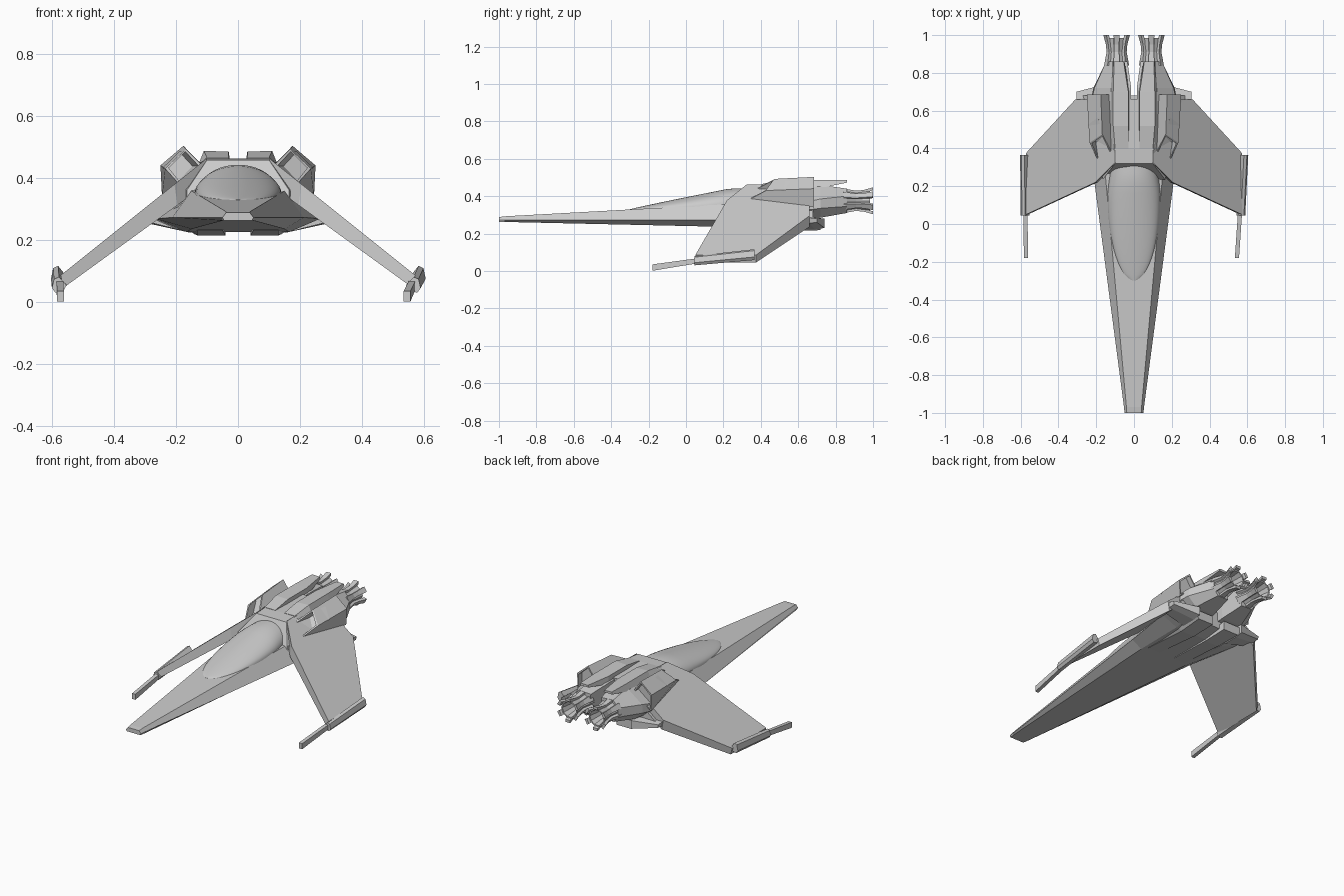
import bpy, bmesh, math
from mathutils import Vector


def loft(name, sections, mirror=False, inset_ends=None):
    """Skin a list of closed 3D sections and cap both ends."""
    bm = bmesh.new()
    rings = [[bm.verts.new(p) for p in s] for s in sections]
    n = len(rings[0])
    for a, b in zip(rings, rings[1:]):
        for i in range(n):
            j = (i + 1) % n
            bm.faces.new((a[i], a[j], b[j], b[i]))
    caps = [bm.faces.new(rings[0]), bm.faces.new(rings[-1])]
    bmesh.ops.recalc_face_normals(bm, faces=bm.faces)
    if inset_ends:
        thick, depths = inset_ends
        for cap, d in zip(caps, depths):
            bmesh.ops.inset_individual(bm, faces=[cap], thickness=thick)
            # second, near-zero inset gives the recess its own walls
            bmesh.ops.inset_individual(bm, faces=[cap], thickness=0.0005)
            bmesh.ops.translate(bm, verts=cap.verts, vec=d)
    me = bpy.data.meshes.new(name)
    bm.to_mesh(me)
    bm.free()
    ob = bpy.data.objects.new(name, me)
    bpy.context.collection.objects.link(ob)
    if mirror:
        ob.modifiers.new("Mirror", 'MIRROR').use_mirror_merge = False
    return ob


def sym(y, half):
    """Symmetric section from right-half (x, z) points, listed top to bottom."""
    return [(x, y, z) for x, z in half] + [(-x, y, z) for x, z in reversed(half)]


def ring(cx, y, cz, r, n=10):
    return [(cx + r * math.cos(2 * math.pi * i / n), y, cz + r * math.sin(2 * math.pi * i / n))
            for i in range(n)]


def at_y(y, pts):
    return [(x, y, z) for x, z in pts]


# Long tapering nose and lower hull
loft("nose_hull", [
    sym(-1.0, [(0.038, 0.288), (0.05, 0.272), (0.046, 0.263)]),
    sym(-0.97, [(0.04, 0.292), (0.053, 0.272), (0.05, 0.262)]),
    sym(0.24, [(0.15, 0.358), (0.212, 0.272), (0.15, 0.235)]),
    sym(0.56, [(0.15, 0.38), (0.265, 0.268), (0.165, 0.225)]),
    sym(0.68, [(0.15, 0.38), (0.29, 0.268), (0.17, 0.24)]),
])

# Chine tips showing behind the wings
loft("chine_tip", [
    at_y(0.60, [(0.15, 0.275), (0.29, 0.275), (0.28, 0.255), (0.15, 0.222)]),
    [(0.15, 0.69, 0.285), (0.305, 0.66, 0.285), (0.30, 0.66, 0.255), (0.15, 0.69, 0.222)],
    [(0.15, 0.74, 0.28), (0.305, 0.70, 0.28), (0.30, 0.70, 0.26), (0.15, 0.74, 0.23)],
], mirror=True)

# Belly pods
loft("belly_pod", [
    at_y(0.28, [(0.05, 0.24), (0.13, 0.24), (0.13, 0.232), (0.05, 0.232)]),
    at_y(0.56, [(0.04, 0.24), (0.17, 0.24), (0.13, 0.214), (0.04, 0.214)]),
    at_y(0.72, [(0.04, 0.27), (0.18, 0.27), (0.14, 0.218), (0.04, 0.218)]),
], mirror=True)

# Smooth canopy
canopy = []
for k in range(17):
    y = -0.30 + 0.62 * (k / 16) ** 1.4
    u = (y - 0.16) / 0.462
    w = 0.14 * math.sqrt(max(0.002, 1 - u * u)) if y < 0.16 else 0.14 - 0.25 * (y - 0.16) ** 1.3
    deck = 0.358 - 0.058 * (0.24 - y)
    deck = 0.292 + 0.066 * (y + 0.97) / 1.21
    top = 0.330 + 0.112 * min(1, (y + 0.30) / 0.54) ** 0.95
    sec = [(w * math.cos(a), y, deck - 0.005 + (top - deck + 0.005) * math.sin(a))
           for a in [math.pi * i / 20 for i in range(21)]]
    canopy.append(sec)
cn = loft("canopy", canopy)
bpy.context.view_layer.objects.active = cn
cn.select_set(True)
bpy.ops.object.shade_smooth_by_angle(angle=math.radians(40))
cn.select_set(False)

# Upper body behind the canopy, with raked front
loft("upper_body", [
    [(0.10, 0.32, 0.457), (0.165, 0.235, 0.36), (0.165, 0.235, 0.30),
     (-0.165, 0.235, 0.30), (-0.165, 0.235, 0.36), (-0.10, 0.32, 0.457)],
    sym(0.40, [(0.105, 0.462), (0.20, 0.375), (0.21, 0.28)]),
    sym(0.66, [(0.105, 0.462), (0.26, 0.335), (0.27, 0.28)]),
])

# Swept, drooping wings
outline = [(0.10, 0.325), (0.205, 0.22), (0.572, 0.05), (0.572, 0.375), (0.31, 0.66), (0.10, 0.66)]
wing_top = [(x, y, 0.463 - 0.8 * (x - 0.10)) for x, y in outline]
wing_low = [(x - 0.01, y, z - 0.075 + 0.075 * (x - 0.10)) for x, y, z in wing_top]
loft("wing", [wing_top, wing_low], mirror=True)

# Air intakes lying on the wing roots
loft("intake", [
    [(0.168, 0.475, 0.492), (0.235, 0.43, 0.43), (0.183, 0.32, 0.372), (0.115, 0.375, 0.44)],
    [(0.176, 0.685, 0.503), (0.25, 0.685, 0.44), (0.245, 0.685, 0.34), (0.125, 0.685, 0.43)],
], mirror=True, inset_ends=(0.012, [Vector((0.02, 0.10, 0)), Vector((0, -0.03, 0))]))

# Raised spine rails running over the engines
loft("spine_rail", [
    at_y(0.40, [(0.03, 0.464), (0.10, 0.464), (0.12, 0.45), (0.03, 0.45)]),
    at_y(0.52, [(0.03, 0.484), (0.11, 0.487), (0.125, 0.45), (0.025, 0.45)]),
    at_y(0.70, [(0.03, 0.484), (0.11, 0.487), (0.125, 0.44), (0.025, 0.44)]),
    at_y(0.86, [(0.055, 0.484), (0.105, 0.486), (0.11, 0.472), (0.05, 0.472)]),
], mirror=True)

# Engine housings
loft("engine_housing", [
    at_y(0.60, [(0.015, 0.455), (0.11, 0.455), (0.235, 0.36), (0.24, 0.32), (0.16, 0.275), (0.03, 0.275)]),
    at_y(0.72, [(0.015, 0.455), (0.11, 0.46), (0.21, 0.385), (0.215, 0.335), (0.16, 0.285), (0.03, 0.285)]),
    at_y(0.86, [(0.035, 0.435), (0.115, 0.44), (0.148, 0.40), (0.148, 0.345), (0.12, 0.31), (0.05, 0.31)]),
], mirror=True)

# Open exhaust nozzles ringed with petals
EX, EZ = 0.092, 0.375
loft("nozzle", [ring(EX, y, EZ, r) for y, r in
                [(0.82, 0.058), (0.91, 0.044), (0.985, 0.054), (0.985, 0.046), (0.90, 0.034)]], mirror=True)
for i in range(6):
    a = math.radians(30 + 60 * i)
    out, side = Vector((math.cos(a), 0, math.sin(a))), Vector((-math.sin(a), 0, math.cos(a)))
    secs = []
    for y, r, w in [(0.84, 0.066, 0.018), (0.91, 0.054, 0.013), (0.95, 0.058, 0.013), (1.0, 0.072, 0.016)]:
        c = Vector((EX, y, EZ))
        secs.append([c + out * (r + dr) + side * s * w
                     for dr, s in ((0, -1), (0, 1), (-0.016, 1), (-0.016, -1))])
    loft(f"nozzle_petal_{i + 1}", secs, mirror=True)

# Wingtip guns: hexagonal pod and thin barrel, toed slightly differently per side
for label, s, pod_front, pod_back, tip in [
        ("left", -1, 0.575, 0.578, 0.572), ("right", 1, 0.564, 0.580, 0.545)]:
    lean = [(0.014, -0.037), (0.025, -0.015), (0.018, 0.03), (0.002, 0.04), (-0.022, 0.0), (-0.012, -0.03)]
    if label == "left":
        lean = [(x, z) for x, z in lean]
    loft(f"gun_pod_{label}", [
        [(s * (pod_front + x), 0.045, 0.054 + z * 0.65) for x, z in lean],
        [(s * (pod_back + x), 0.365, 0.086 + z * 0.75) for x, z in lean]])
    box = [(-0.011, -0.013), (0.011, -0.013), (0.011, 0.013), (-0.011, 0.013)]
    loft(f"gun_barrel_{label}", [
        [(s * tip + x, -0.18, 0.018 + z * 1.3) for x, z in box],
        [(s * pod_front + x, 0.10, 0.060 + z) for x, z in box]])
